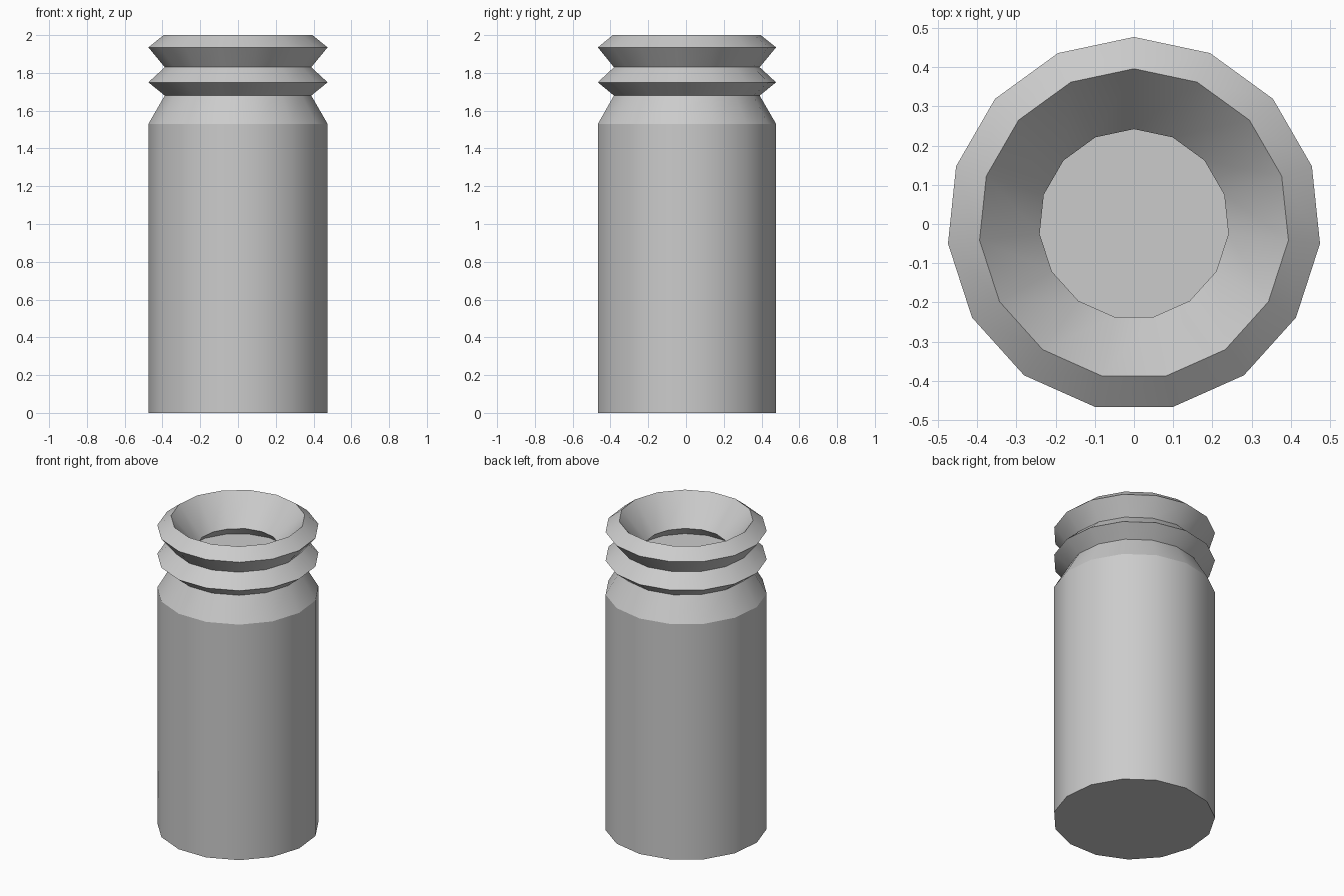
import bpy, bmesh, math

if "Cube" in bpy.data.objects:
    bpy.data.objects.remove(bpy.data.objects["Cube"])

SIDES = 15

# Half-profile (radius, height): outer wall, ribbed neck, then the inside of the mouth
PROFILE = [
    (0.477, 0.0), (0.477, 1.53), (0.39, 1.68),      # body and shoulder
    (0.477, 1.75), (0.39, 1.83),                    # lower rib
    (0.477, 1.935), (0.396, 2.0),                   # upper rib and lip
    (0.242, 1.82), (0.32, 1.75),                    # funnel and recess
]


def lathe(name, profile, sides):
    """Spin a profile into a capped low-poly solid with one corner facing +y."""
    bm = bmesh.new()
    rings = []
    for r, z in profile:
        ring = []
        for i in range(sides):
            a = math.pi / 2 + 2 * math.pi * i / sides
            ring.append(bm.verts.new((r * math.cos(a), r * math.sin(a), z)))
        rings.append(ring)
    for low, high in zip(rings, rings[1:]):
        for i in range(sides):
            j = (i + 1) % sides
            bm.faces.new((low[i], low[j], high[j], high[i]))
    bm.faces.new(rings[0][::-1])     # base
    bm.faces.new(rings[-1])          # floor of the recess
    bmesh.ops.recalc_face_normals(bm, faces=bm.faces[:])
    mesh = bpy.data.meshes.new(name)
    bm.to_mesh(mesh)
    bm.free()
    obj = bpy.data.objects.new(name, mesh)
    bpy.context.collection.objects.link(obj)
    return obj


# Canister with ribbed neck
canister = lathe("ribbed_canister", PROFILE, SIDES)
bpy.context.view_layer.objects.active = canister
canister.select_set(True)
bpy.ops.object.shade_smooth_by_angle(angle=math.radians(28))
